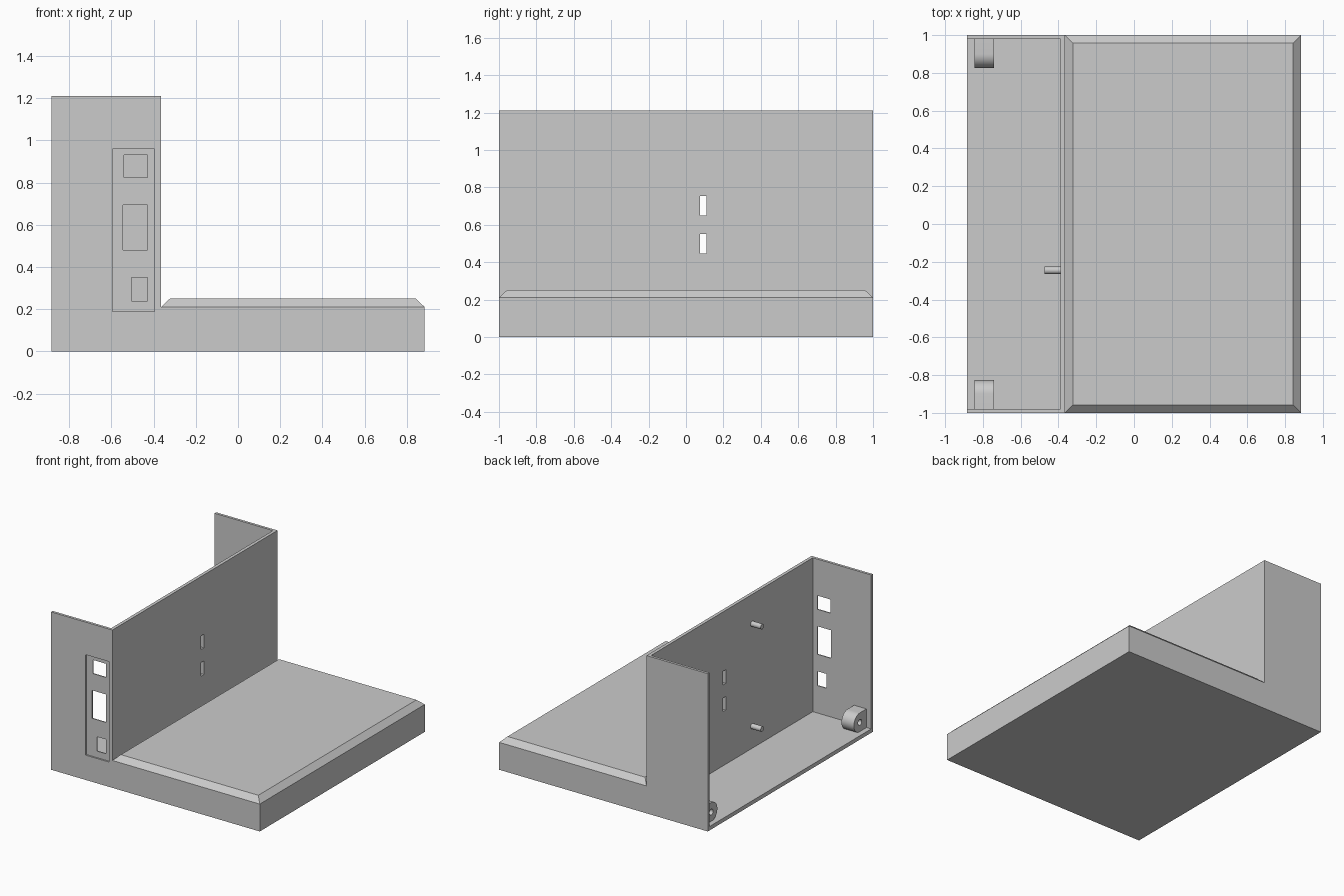
import bpy, bmesh, math
from mathutils import Matrix

cube = bpy.data.objects.get("Cube")
if cube:
    bpy.data.objects.remove(cube, do_unlink=True)

grey = bpy.data.materials.new("plain_grey")
grey.use_nodes = True
grey.diffuse_color = (0.6, 0.6, 0.6, 1)
grey.node_tree.nodes["Principled BSDF"].inputs["Base Color"].default_value = (0.6, 0.6, 0.6, 1)


def make(name, bm):
    bmesh.ops.recalc_face_normals(bm, faces=bm.faces)
    mesh = bpy.data.meshes.new(name)
    bm.to_mesh(mesh)
    bm.free()
    mesh.materials.append(grey)
    obj = bpy.data.objects.new(name, mesh)
    bpy.context.collection.objects.link(obj)
    return obj


def prism(name, points, axis, start, end):
    """Extrude a profile along x (points are y, z) or y (points are x, z)."""
    def place(p):
        return (start, p[0], p[1]) if axis == "x" else (p[0], start, p[1])
    bm = bmesh.new()
    face = bm.faces.new([bm.verts.new(place(p)) for p in points])
    moved = bmesh.ops.extrude_face_region(bm, geom=[face])["geom"]
    step = (end - start, 0, 0) if axis == "x" else (0, end - start, 0)
    bmesh.ops.translate(bm, vec=step, verts=[v for v in moved if isinstance(v, bmesh.types.BMVert)])
    return make(name, bm)


def box(name, x, y, z):
    return prism(name, [(x[0], z[0]), (x[1], z[0]), (x[1], z[1]), (x[0], z[1])], "y", *y)


def rod(name, x, y, z, radius):
    bm = bmesh.new()
    bmesh.ops.create_cone(bm, cap_ends=True, segments=32, radius1=radius, radius2=radius,
                          depth=x[1] - x[0],
                          matrix=Matrix.Translation((sum(x) / 2, y, z)) @ Matrix.Rotation(math.pi / 2, 4, "Y"))
    return make(name, bm)


def cut(target, cutter):
    mod = target.modifiers.new(cutter.name, "BOOLEAN")
    mod.operation = "DIFFERENCE"
    mod.solver = "EXACT"
    mod.object = cutter
    cutter.hide_render = True
    cutter.hide_viewport = True
    cutter.display_type = "WIRE"


def smooth(obj):
    bpy.ops.object.select_all(action="DESELECT")
    obj.select_set(True)
    bpy.context.view_layer.objects.active = obj
    bpy.ops.object.shade_smooth_by_angle(angle=math.radians(35))


L, WALL, R, RIM, DECK = -0.885, -0.365, 0.885, 1.21, 0.21

# L-shaped housing, hollow and open towards the tall end
housing = prism("housing", [(L, 0), (R, 0), (R, DECK), (WALL, DECK), (WALL, RIM), (L, RIM)], "y", -1, 1)
cut(housing, box("compartment_cutter", (L - 0.1, -0.39), (-0.98, 0.98), (0.03, RIM + 0.1)))

# Recessed connector panel with three openings in the front wall
cut(housing, box("panel_recess_cutter", (-0.595, -0.395), (-1.1, -0.988), (0.19, 0.96)))
for label, x, z in (("upper", (-0.54, -0.43), (0.825, 0.93)),
                    ("middle", (-0.545, -0.43), (0.48, 0.695)),
                    ("lower", (-0.505, -0.43), (0.24, 0.35))):
    cut(housing, box(label + "_port_cutter", x, (-1.1, -0.95), z))

# Two slots through the dividing wall
for label, z in (("lower", (0.445, 0.55)), ("upper", (0.65, 0.755))):
    cut(housing, box(label + "_slot_cutter", (-0.45, -0.3), (0.075, 0.11), z))

# Raised deck with bevelled edges
bm = bmesh.new()
rings = []
for inset, z in ((0, DECK), (0.042, 0.25)):
    x0, x1, y = WALL + inset, R - inset, 1 - inset
    rings.append([bm.verts.new(p) for p in ((x0, -y, z), (x1, -y, z), (x1, y, z), (x0, y, z))])
low, high = rings
bm.faces.new(low)
bm.faces.new(high)
for i in range(4):
    j = (i + 1) % 4
    bm.faces.new((low[i], low[j], high[j], high[i]))
make("raised_deck", bm)

# Rounded screw bosses on both side walls
for label, side in (("front", -1), ("back", 1)):
    arc = [(side * (0.9 - 0.073 * math.sin(a)), 0.1 + 0.073 * math.cos(a))
           for a in (math.pi * i / 20 for i in range(21))]
    profile = [(side * 0.985, 0.173)] + arc + [(side * 0.985, 0.027)]
    boss = prism(label + "_screw_boss", profile, "x", -0.845, -0.74)
    smooth(boss)
    cut(boss, rod(label + "_screw_hole_cutter", (-0.9, -0.76), side * 0.9, 0.1, 0.022))

# Mounting pins on the dividing wall
for label, z in (("lower", 0.2), ("upper", 0.985)):
    smooth(rod(label + "_mounting_pin", (-0.475, -0.385), -0.245, z, 0.02))
